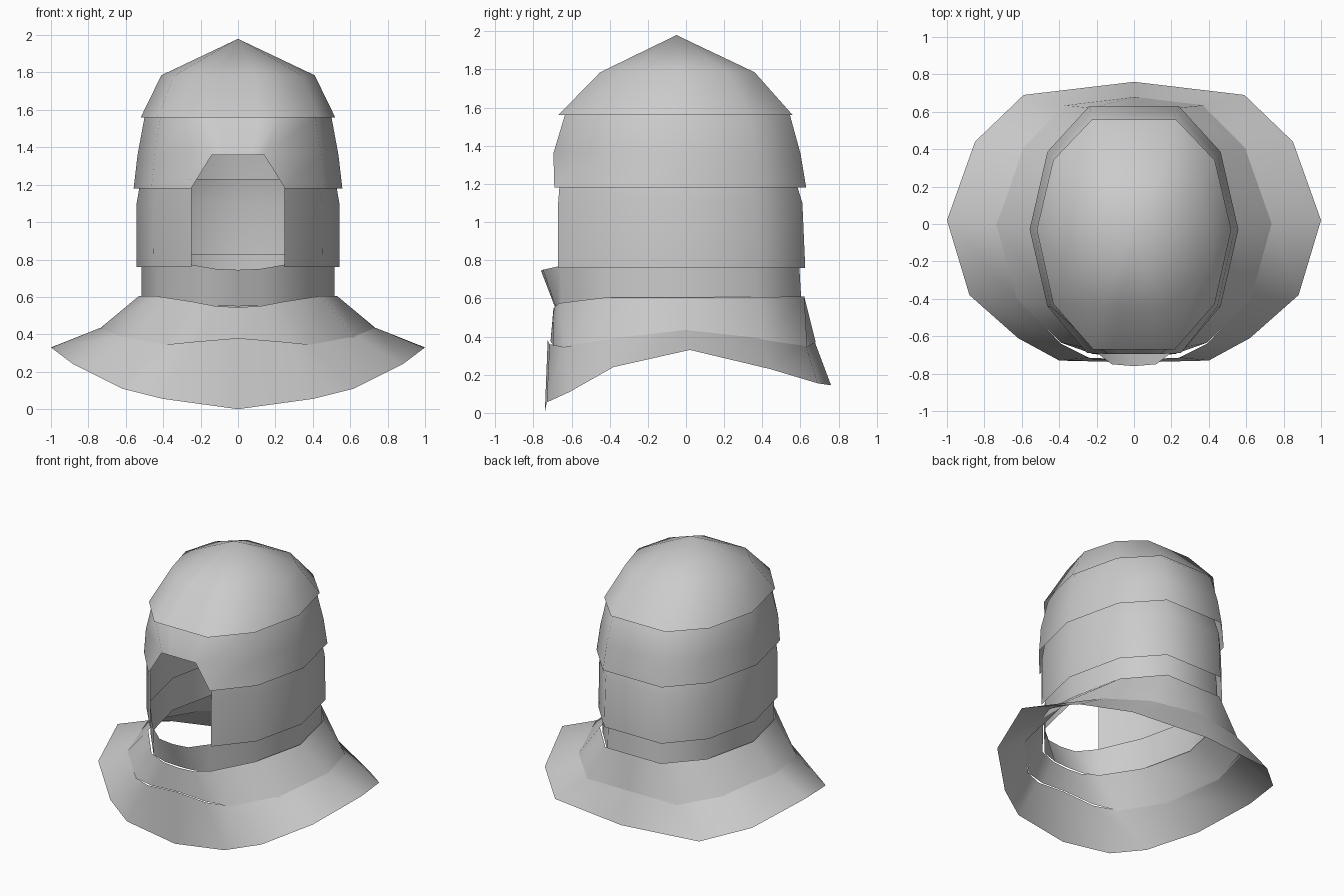
import bpy

if "Cube" in bpy.data.objects:
    bpy.data.objects.remove(bpy.data.objects["Cube"])

CY = -0.03  # y of the widest column of every ring


def ring(w, yb, yf, zb, zs=None, zf=None, fx=0.46, bulge=(0, 0)):
    """Half ring, back centre to front centre, 8 columns."""
    zs = zb if zs is None else zs
    zf = zb if zf is None else zf
    b, f = yb - CY, CY - yf
    dy, dz = bulge
    return [
        (0, yb, zb),
        (0.43 * w, yb, zb),
        (0.83 * w, CY + 0.63 * b, (zb + zs) / 2),
        (w, CY, zs),
        (0.83 * w, CY - 0.62 * f, zs),
        (fx * w, yf, zf),
        (0.5 * fx * w, yf + dy * 0.9, zf + dz * 0.8),
        (0, yf + dy, zf + dz),
    ]


def shell(name, halves, apex=None, open_rows=()):
    """Skin mirrored half rings; rows in open_rows lose their front panels."""
    verts, faces = [], []
    n = 14
    for h in halves:
        verts += h + [(-x, y, z) for x, y, z in h[-2:0:-1]]
    for r in range(len(halves) - 1):
        for c in range(n):
            if r in open_rows and 5 <= c <= 8:
                continue
            d = (c + 1) % n
            faces.append((r * n + c, (r + 1) * n + c, (r + 1) * n + d, r * n + d))
    if apex:
        verts.append(apex)
        faces += [(len(verts) - 1, c, (c + 1) % n) for c in range(n)]
    # drop vertices that only belonged to removed panels
    used = sorted({i for f in faces for i in f})
    remap = {v: i for i, v in enumerate(used)}
    me = bpy.data.meshes.new(name)
    me.from_pydata([verts[i] for i in used], [],
                   [tuple(remap[i] for i in f) for f in faces])
    me.polygons.foreach_set("use_smooth", [True] * len(faces))
    me.update()
    ob = bpy.data.objects.new(name, me)
    bpy.context.collection.objects.link(ob)
    return ob


# Pointed crown
shell("crown_cap", [ring(0.41, 0.36, -0.45, 1.785, fx=0.42),
                    ring(0.52, 0.56, -0.67, 1.56, fx=0.42)],
      apex=(0, -0.05, 1.98))

# Brow band with the arched top of the face opening
shell("brow_band", [ring(0.45, 0.46, -0.56, 1.66),
                    ring(0.50, 0.545, -0.635, 1.56),
                    ring(0.537, 0.60, -0.695, 1.36, fx=0.26),
                    ring(0.558, 0.63, -0.69, 1.18, fx=0.45)],
      open_rows=(2,))

# Cheek band, open at the front
shell("cheek_band", [ring(0.52, 0.57, -0.66, 1.23, fx=0.48),
                     ring(0.542, 0.61, -0.67, 1.10),
                     ring(0.543, 0.625, -0.67, 0.76)],
      open_rows=(0, 1))

# Neck band with the flared chin lip
shell("neck_band", [ring(0.515, 0.59, -0.66, 0.83, 0.82, 0.77, bulge=(-0.10, -0.025)),
                    ring(0.515, 0.605, -0.65, 0.58, 0.58, 0.56, bulge=(-0.035, -0.01))])

# Upper collar
shell("upper_collar", [
    ring(0.53, 0.62, -0.665, 0.61, 0.605, 0.575, bulge=(-0.03, -0.03)),
    [(0, 0.68, 0.37), (0.37, 0.635, 0.345), (0.60, 0.40, 0.385), (0.74, 0, 0.43),
     (0.63, -0.40, 0.385), (0.39, -0.635, 0.34), (0.22, -0.695, 0.355), (0, -0.71, 0.375)]])

# Wide lower collar
shell("lower_collar", [
    [(0, 0.67, 0.385), (0.36, 0.625, 0.36), (0.59, 0.39, 0.395), (0.735, 0, 0.435),
     (0.625, -0.40, 0.39), (0.39, -0.64, 0.345), (0.24, -0.715, 0.36), (0, -0.725, 0.38)],
    [(0, 0.76, 0.145), (0.59, 0.69, 0.155), (0.85, 0.44, 0.23), (1.0, 0.02, 0.33),
     (0.88, -0.38, 0.24), (0.62, -0.61, 0.11), (0.40, -0.73, 0.055), (0, -0.74, 0.0)]])
